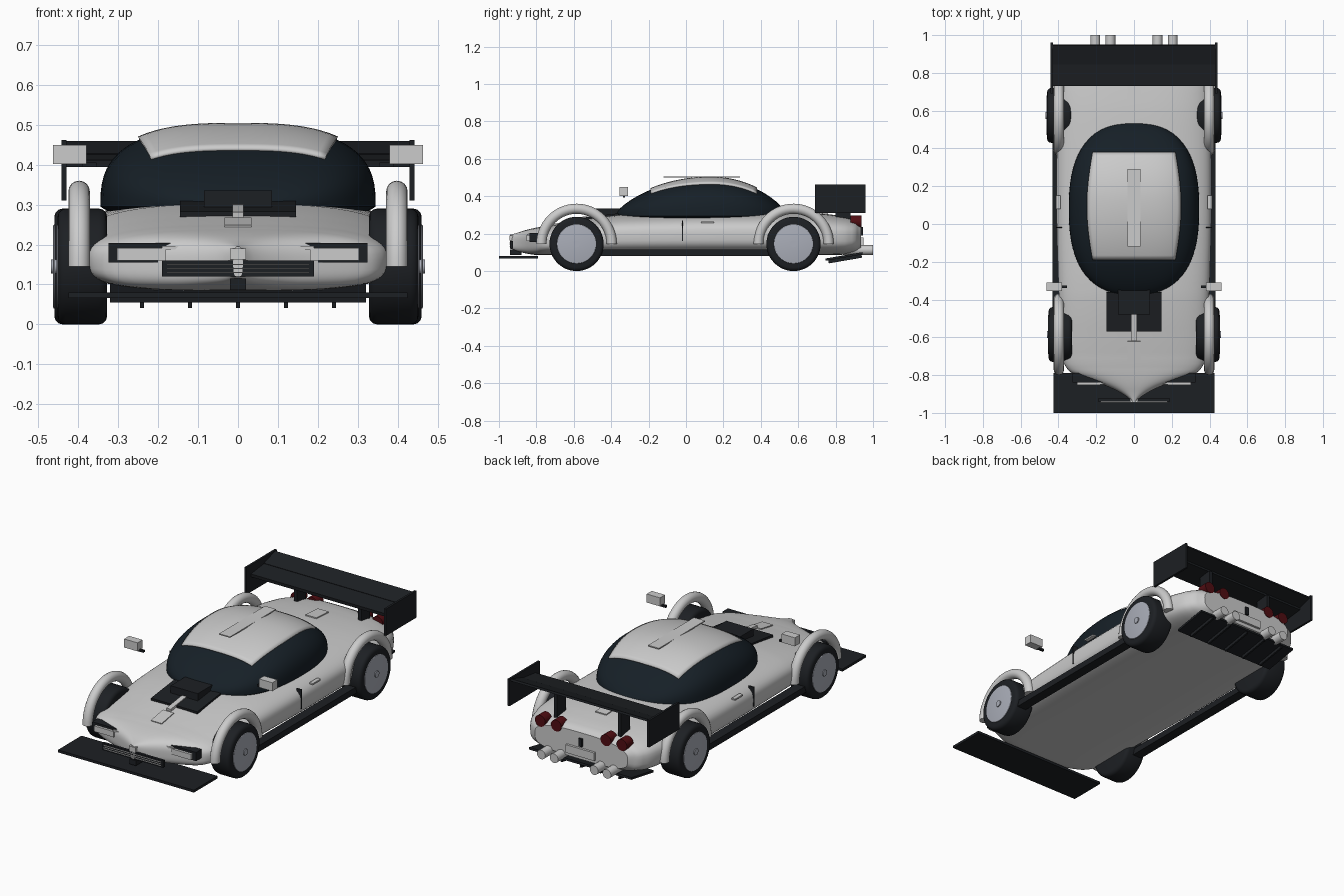
import bpy, bmesh, math
from mathutils import Vector, Matrix

if "Cube" in bpy.data.objects:
    bpy.data.objects.remove(bpy.data.objects["Cube"])


def mat(name, c):
    m = bpy.data.materials.new(name)
    m.diffuse_color = (*c, 1)
    m.use_nodes = True
    m.node_tree.nodes["Principled BSDF"].inputs["Base Color"].default_value = m.diffuse_color
    return m


DARK = mat("dark_trim", (0.012, 0.014, 0.017))
GLASS = mat("dark_glass", (0.008, 0.014, 0.02))
RED = mat("red_lamp", (0.08, 0.004, 0.006))
RIM = mat("rim_silver", (0.4, 0.42, 0.48))


def finish(name, bm, m=None, smooth=True):
    bmesh.ops.recalc_face_normals(bm, faces=bm.faces)
    me = bpy.data.meshes.new(name)
    bm.to_mesh(me)
    bm.free()
    ob = bpy.data.objects.new(name, me)
    bpy.context.collection.objects.link(ob)
    if m:
        me.materials.append(m)
    if smooth:
        bpy.ops.object.select_all(action='DESELECT')
        ob.select_set(True)
        bpy.context.view_layer.objects.active = ob
        bpy.ops.object.shade_smooth_by_angle(angle=math.radians(35))
    return ob


def box(name, x, y, z, m=None, tilt=0):
    """Box from (min, max) ranges, optionally tilted about x."""
    bm = bmesh.new()
    c = Vector([(a + b) / 2 for a, b in (x, y, z)])
    s = [b - a for a, b in (x, y, z)]
    M = Matrix.Translation(c) @ Matrix.Rotation(tilt, 4, 'X') @ Matrix.Diagonal((*s, 1))
    bmesh.ops.create_cube(bm, size=1, matrix=M)
    return finish(name, bm, m, False)


def pair(name, x, y, z, m=None, tilt=0):
    box(name + "_right", x, y, z, m, tilt)
    box(name + "_left", (-x[1], -x[0]), y, z, m, tilt)


def loft(name, rings, m=None):
    bm = bmesh.new()
    vs = [[bm.verts.new(p) for p in r] for r in rings]
    n = len(vs[0])
    for a, b in zip(vs, vs[1:]):
        for i in range(n):
            bm.faces.new((a[i], a[(i + 1) % n], b[(i + 1) % n], b[i]))
    bm.faces.new(vs[0])
    bm.faces.new(vs[-1])
    return finish(name, bm, m)


def cylinder(name, r, a, b, m=None, bevel=0, seg=40):
    bm = bmesh.new()
    a, b = Vector(a), Vector(b)
    rot = (b - a).to_track_quat('Z', 'Y').to_matrix().to_4x4()
    bmesh.ops.create_cone(bm, cap_ends=True, segments=seg, radius1=r, radius2=r,
                          depth=(b - a).length, matrix=Matrix.Translation((a + b) / 2) @ rot)
    if bevel:
        rims = [e for e in bm.edges if any(len(f.verts) > 4 for f in e.link_faces)]
        bmesh.ops.bevel(bm, geom=rims, offset=bevel, segments=3, profile=0.5, affect='EDGES')
    return finish(name, bm, m)


def sp(v, n):
    return math.copysign(abs(v) ** (2 / n), v)


# Body: superellipse sections (y, half width, bottom, top) with smooth interpolation
ST = [(-.94, .012, .12, .195), (-.90, .06, .105, .205), (-.86, .14, .095, .218),
      (-.82, .25, .088, .228), (-.785, .335, .085, .235), (-.74, .37, .085, .243),
      (-.65, .385, .085, .258), (-.5, .393, .085, .283), (-.35, .40, .085, .302),
      (0, .41, .085, .312), (.35, .41, .085, .316), (.6, .405, .085, .315),
      (.75, .40, .085, .305), (.85, .375, .088, .292), (.905, .34, .10, .28),
      (.935, .29, .115, .265)]


def catmull(p, t):
    return 0.5 * (2 * p[1] + (p[2] - p[0]) * t + (2 * p[0] - 5 * p[1] + 4 * p[2] - p[3]) * t * t
                  + (3 * p[1] - p[0] - 3 * p[2] + p[3]) * t ** 3)


def section(y, w, zb, zt):
    c, h = (zb + zt) / 2, (zt - zb) / 2
    ring = []
    for i in range(56):
        a = 2 * math.pi * i / 56
        n = 2.7 if math.sin(a) >= 0 else 3.6
        ring.append((w * sp(math.cos(a), n), y, c + h * sp(math.sin(a), n)))
    return ring


rings = []
for i in range(len(ST) - 1):
    q = [Vector(ST[min(max(k, 0), len(ST) - 1)]) for k in range(i - 1, i + 3)]
    for k in range(3):
        v = catmull(q, k / 3)
        # linear in y keeps sections ordered
        rings.append(section(q[1][0] + (q[2][0] - q[1][0]) * k / 3, *v[1:]))
rings.append(section(*ST[-1]))
loft("body", rings)

# Canopy: glass dome with a lighter roof skin following it
BASE = .295


def half_w(y):
    return .345 * max(0.0, 1 - abs((y - .08) / .455) ** 2.5) ** (1 / 2.5)


def dome_h(y):
    t = (y - .13) / (.51 if y < .13 else .41)
    return .197 * max(0.0, 1 - abs(t) ** 2.0) ** .75 + .004


def dome_z(x, y):
    return BASE + dome_h(y) * max(0.0, 1 - abs(x / half_w(y)) ** 2.8) ** (1 / 2.8)


rings = []
for j in range(33):
    y = .08 - .4535 * math.cos(math.pi * j / 32)
    w, h = half_w(y), dome_h(y)
    arc = [math.pi * i / 36 for i in range(37)]
    ring = [(w * sp(math.cos(a), 2.8), y, BASE + h * sp(max(0, math.sin(a)), 2.8)) for a in arc]
    rings.append([(w * .86, y, BASE - .03)] + ring + [(-w * .86, y, BASE - .03)])
loft("canopy_glass", rings, GLASS)

bm = bmesh.new()
grid = []
for j in range(25):
    y = -.19 + .57 * j / 24
    hw = .22 + .03 * math.sin(math.pi * j / 24)
    grid.append([bm.verts.new((hw * u, y, dome_z(hw * u, y) + .009))
                 for u in [i / 12 - 1 for i in range(25)]])
for a, b in zip(grid, grid[1:]):
    for i in range(24):
        bm.faces.new((a[i], a[i + 1], b[i + 1], b[i]))
roof = finish("roof_panel", bm)
sol = roof.modifiers.new("thickness", 'SOLIDIFY')
sol.thickness = .012
sol.offset = -1
box("roof_stripe", (-.034, .034), (-.12, .29), (.499, .505))

# Wheels and fender arches
for s, side in ((1, "right"), (-1, "left")):
    for y, xo, end in ((-.585, .452, "front"), (.575, .46, "rear")):
        n = f"{end}_{side}"
        cylinder("tyre_" + n, .145, (s * .328, y, .145), (s * xo, y, .145), DARK, .02, 48)
        cylinder("rim_" + n, .105, (s * .42, y, .145), (s * (xo + .003), y, .145), RIM, .003)
        cylinder("hub_" + n, .018, (s * .44, y, .145), (s * (xo + .008), y, .145), RIM, 0, 20)
        rings = []
        for i in range(29):
            a = math.pi * i / 28
            rings.append([(s * (.398 + .027 * math.cos(b)),
                           y + (.188 + .027 * math.sin(b)) * math.cos(a),
                           .145 + (.188 + .027 * math.sin(b)) * math.sin(a))
                          for b in [2 * math.pi * k / 16 for k in range(16)]])
        loft("fender_arch_" + n, rings)
    # Tail lamps and exhausts
    for k, (lx, ex) in enumerate(((.155, .125), (.255, .205))):
        cylinder(f"tail_lamp_{side}_{k}", .032, (s * lx, .88, .265), (s * lx, .938, .265), RED)
        cylinder(f"exhaust_{side}_{k}", .026, (s * ex, .84, .112), (s * ex, 1.0, .112), None, 0, 24)

# Splitter, skirts, diffuser
box("front_splitter", (-.425, .425), (-1, -.79), (.066, .08), DARK)
pair("side_skirt", (.375, .432), (-.46, .46), (.08, .115), DARK)
box("diffuser", (-.32, .32), (.745, .945), (.072, .084), DARK, .17)
for i in range(5):
    x = -.24 + .12 * i
    box(f"diffuser_fin_{i}", (x - .005, x + .005), (.76, .94), (.056, .084), DARK, .17)

# Rear wing
box("wing_plane", (-.43, .43), (.73, .87), (.402, .42), DARK, .12)
box("wing_flap", (-.43, .43), (.845, .95), (.432, .444), DARK, .3)
pair("wing_endplate", (.43, .442), (.69, .96), (.31, .462), DARK)
pair("wing_strut", (.19, .21), (.80, .88), (.26, .41), DARK)

# Mirrors
pair("mirror", (.38, .463), (-.355, -.31), (.402, .45))
pair("mirror_stalk", (.355, .39), (-.338, -.325), (.394, .406), DARK)

# Hood vents, scoop and stripes
pair("hood_vent", (.014, .145), (-.57, -.36), (.282, .296), DARK, .12)
box("hood_spine", (-.014, .014), (-.62, -.46), (.278, .292), None, .13)
box("hood_scoop", (-.085, .085), (-.48, -.34), (.29, .335), DARK)
box("hood_stripe", (-.034, .034), (-.73, -.62), (.25, .258), None, .17)
box("tail_stripe", (-.034, .034), (.65, .76), (.309, .315), None, -.06)

# Headlights and grille
pair("headlight_frame", (.12, .325), (-.838, -.79), (.155, .204), DARK)
pair("headlight", (.18, .303), (-.852, -.82), (.16, .192))
pair("headlight_brow", (.065, .19), (-.85, -.83), (.188, .197))
box("grille", (-.19, .19), (-.94, -.925), (.12, .16), DARK)
for i in range(3):
    z = .13 + .01 * i
    box(f"grille_bar_{i}", (-.178, .178), (-.944, -.938), (z - .0015, z + .0015))
box("nose_badge_block", (-.02, .02), (-.945, -.90), (.163, .19))
box("tow_hook", (-.02, .02), (-.94, -.88), (.086, .115), DARK)

# Rear plate and door details
box("rear_plate", (-.09, .09), (.93, .948), (.135, .18))
box("rear_latch", (-.01, .01), (.93, .945), (.19, .235), DARK)
pair("door_handle", (.39, .412), (.08, .15), (.258, .266))
pair("door_seam", (.38, .4125), (-.022, -.016), (.16, .27), DARK)
